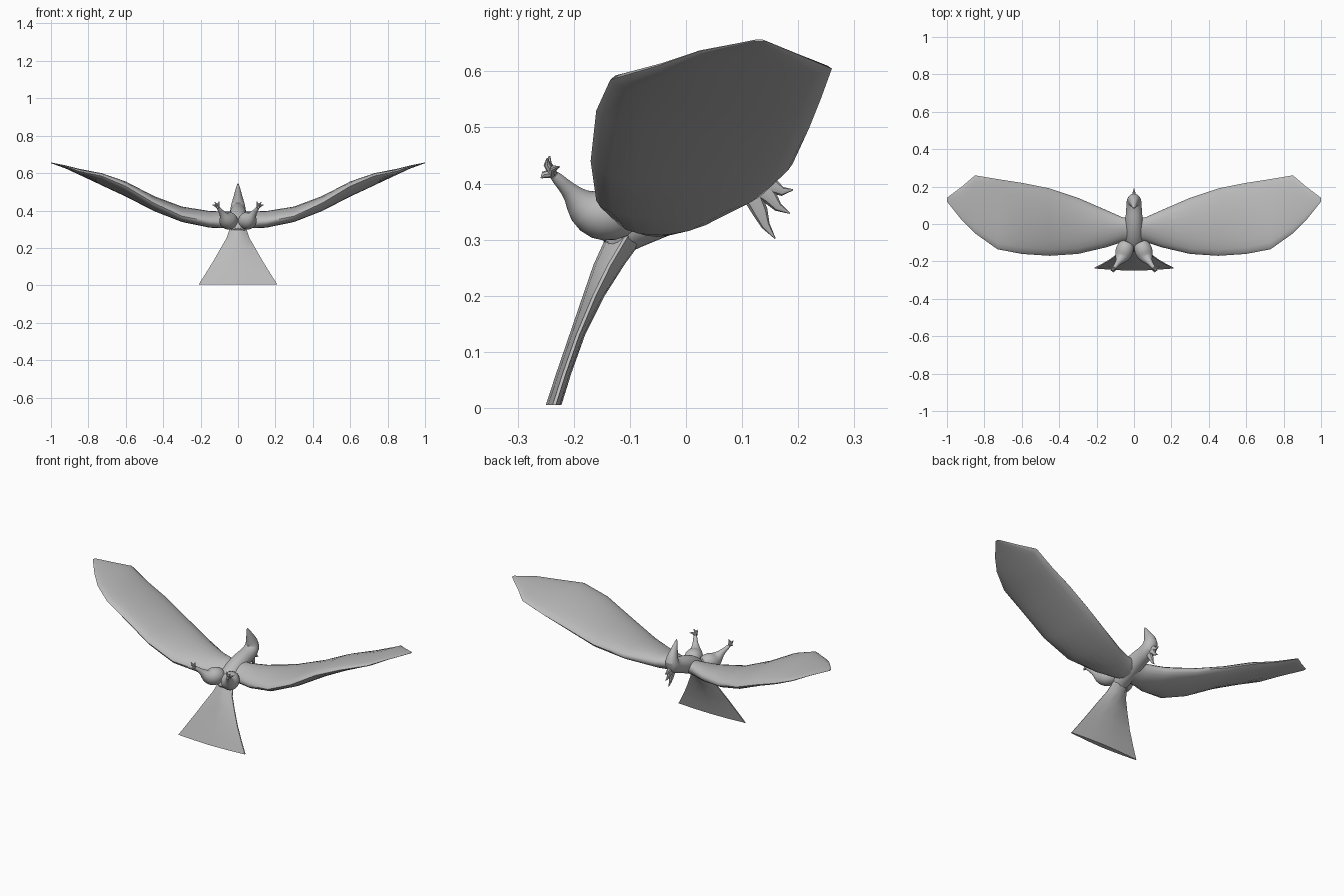
import bpy, bmesh, math
from mathutils import Vector

cube = bpy.data.objects.get("Cube")
if cube:
    bpy.data.objects.remove(cube, do_unlink=True)

grey = bpy.data.materials.new("plain_grey")
grey.use_nodes = True
COLOR = (0.5, 0.5, 0.5, 1)
grey.diffuse_color = COLOR
grey.node_tree.nodes["Principled BSDF"].inputs["Base Color"].default_value = COLOR


def loft(name, rings, mirror=False, subdiv=0, angle=40):
    """Skin a list of closed rings, cap both ends and optionally mirror in x."""
    bm = bmesh.new()
    rows = [[bm.verts.new(p) for p in ring] for ring in rings]
    n = len(rows[0])
    for a, b in zip(rows, rows[1:]):
        for i in range(n):
            j = (i + 1) % n
            bm.faces.new((a[i], a[j], b[j], b[i]))
    bm.faces.new(rows[0][::-1])
    bm.faces.new(rows[-1])
    bmesh.ops.recalc_face_normals(bm, faces=bm.faces)
    mesh = bpy.data.meshes.new(name)
    bm.to_mesh(mesh)
    bm.free()
    mesh.materials.append(grey)
    ob = bpy.data.objects.new(name, mesh)
    bpy.context.collection.objects.link(ob)
    bpy.ops.object.select_all(action='DESELECT')
    ob.select_set(True)
    bpy.context.view_layer.objects.active = ob
    bpy.ops.object.shade_smooth_by_angle(angle=math.radians(angle))
    if mirror:
        ob.modifiers.new("mirror", 'MIRROR').use_mirror_merge = False
    if subdiv:
        ob.modifiers.new("smooth", 'SUBSURF').levels = subdiv
        ob.modifiers["smooth"].render_levels = subdiv
    return ob


def tube(name, path, sides=12, **kw):
    """Round limb: path of (point, half width, half depth)."""
    pts = [Vector(p[0]) for p in path]
    rings = []
    for k, (c, (_, w, d)) in enumerate(zip(pts, path)):
        t = (pts[min(k + 1, len(pts) - 1)] - pts[max(k - 1, 0)]).normalized()
        side = (Vector((1, 0, 0)) - t * t.x).normalized()
        up = t.cross(side)
        rings.append([c + side * w * math.cos(a) + up * d * math.sin(a)
                      for a in (math.tau * i / sides for i in range(sides))])
    return loft(name, rings, **kw)


# Body, neck, head and upturned beak: y, z, half width, half depth
body = [(-.14, .28, .035, .025), (-.11, .32, .05, .043), (-.04, .357, .052, .052),
        (.03, .385, .047, .047), (.08, .395, .042, .04), (.12, .41, .042, .044),
        (.132, .44, .036, .04), (.115, .475, .024, .028), (.097, .515, .013, .014),
        (.083, .548, .003, .003)]
tube("body_and_head", [((0, y, z), w, d) for y, z, w, d in body], sides=16, subdiv=1)

# Wings: x, leading y, z, trailing y, z, thickness
stations = [(0, .03, .37, -.09, .335, .08), (.06, .035, .365, -.095, .335, .085),
            (.15, .075, .365, -.125, .34, .085), (.3, .14, .39, -.16, .37, .08),
            (.45, .19, .435, -.17, .44, .08), (.6, .22, .5, -.16, .53, .075),
            (.73, .24, .55, -.135, .585, .055), (.85, .26, .605, -.05, .61, .032),
            (.92, .2, .63, .02, .635, .016), (1.0, .14, .655, .12, .655, .004)]
STEPS = 10
rings = []
for x, yl, zl, yt, zt, thick in stations:
    lead, trail = Vector((x, yl, zl)), Vector((x, yt, zt))
    ring = []
    for i in range(2 * STEPS):
        a = math.pi * i / STEPS
        mid = trail.lerp(lead, (1 + math.cos(a)) / 2)
        ring.append(mid + Vector((0, 0, thick / 2 * math.sin(a))))
    rings.append(ring)
loft("wings", rings, mirror=True, angle=50)

# Fanned tail: z, front y, back y, half width
tail = [(.005, -.25, -.222, .21), (.06, -.232, -.205, .175), (.13, -.208, -.18, .132),
        (.2, -.184, -.145, .092), (.255, -.165, -.11, .06), (.31, -.14, -.07, .042)]
rings = []
for z, front, back, w in tail:
    m = (front + back) / 2
    rings.append([(-w, m - .002, z), (-w / 2, front + .004, z), (0, front, z),
                  (w / 2, front + .004, z), (w, m - .002, z), (w, m + .004, z),
                  (w / 2, back - .003, z), (0, back, z), (-w / 2, back - .003, z),
                  (-w, m + .004, z)])
loft("tail", rings)

# Legs with plump thighs
leg = [((.03, -.09, .345), .035, .035), ((.045, -.125, .345), .05, .05),
       ((.057, -.16, .345), .05, .05), ((.068, -.185, .357), .035, .035),
       ((.08, -.2, .38), .018, .018), ((.095, -.22, .4), .012, .012),
       ((.11, -.24, .42), .01, .01)]
tube("legs", leg, mirror=True, subdiv=1)

# Toes
foot = Vector((.108, -.238, .418))
for k, tip in enumerate([(.1, -.243, .449), (.124, -.247, .445),
                         (.135, -.226, .43), (.112, -.258, .41)]):
    tip = Vector(tip)
    knuckle = foot.lerp(tip, .55) + Vector((0, -.005, .002))
    tube(f"toes_{k + 1}", [(foot, .008, .008), (knuckle, .006, .006),
                           (tip, .0015, .0015)], sides=8, mirror=True)

# Curved crest feathers on the back of the head
crest = [((.125, .4), (.155, .396), (.172, .386), (.191, .389)),
         ((.125, .395), (.15, .376), (.164, .358), (.185, .347)),
         ((.115, .385), (.132, .35), (.142, .325), (.159, .302))]
for k, feather in enumerate(crest):
    sizes = (.018, .014, .008, .001)
    tube(f"crest_feather_{k + 1}", [((0, y, z), s * .8, s)
                                    for (y, z), s in zip(feather, sizes)], sides=8)
